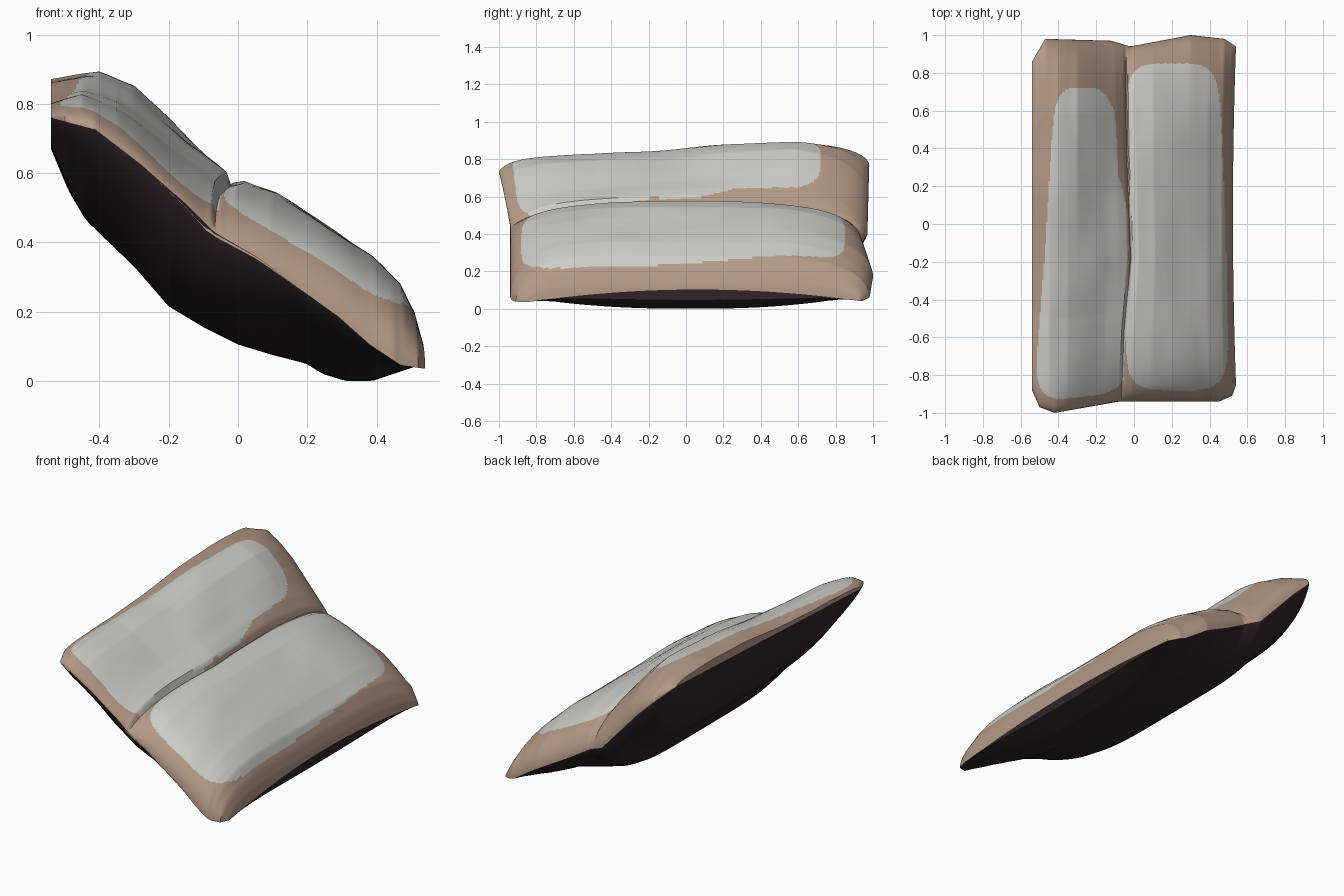
import bpy, bmesh, math
from mathutils import Vector, noise

cube = bpy.data.objects.get("Cube")
if cube:
    bpy.data.objects.remove(cube)


def material(name, rgb):
    m = bpy.data.materials.new(name)
    m.use_nodes = True
    m.diffuse_color = (*rgb, 1)
    m.node_tree.nodes["Principled BSDF"].inputs["Base Color"].default_value = (*rgb, 1)
    return m


def curve(t, pts):
    """Piecewise linear profile through (t, value) points."""
    if t <= pts[0][0]:
        return pts[0][1]
    for (a, va), (b, vb) in zip(pts, pts[1:]):
        if t <= b:
            return va + (vb - va) * (t - a) / (b - a)
    return pts[-1][1]


def clamp(t):
    return max(0.0, min(1.0, t))


# Cross-section profiles (x, z): cushion tops, rims and underside
LOWER = [(-.035, .57), (0, .577), (.1, .547), (.2, .49), (.3, .425), (.4, .355),
         (.48, .28), (.52, .2), (.54, .12)]
TOP_FRONT = [(-.54, .8), (-.45, .825), (-.35, .79), (-.25, .72), (-.15, .65),
             (-.06, .6), (-.048, .555)] + LOWER
TOP_BACK = [(-.54, .88), (-.4, .905), (-.3, .87), (-.2, .775), (-.1, .665),
            (-.055, .6), (-.045, .555)] + LOWER
RIM_FRONT = [(-.54, .76), (-.41, .725), (-.28, .625), (-.15, .51), (-.07, .43), (.06, .355),
             (.18, .265), (.29, .185), (.38, .105), (.47, .045), (.54, .035)]
RIM_BACK = [(-.54, .84), (-.47, .77), (-.36, .665), (-.12, .4), (-.03, .36), (.12, .27),
            (.3, .17), (.45, .07), (.54, .04)]
UNDER = [(-.54, .67), (-.49, .55), (-.44, .465), (-.3, .33), (-.2, .215), (-.1, .155),
         (0, .105), (.1, .075), (.2, .05), (.25, .02), (.32, 0), (.4, 0), (.54, .045)]
# How squarely the underside swells towards each end (x, power)
SWELL_FRONT = [(-.4, 3), (-.1, 3.8), (.2, 2.4)]
SWELL_BACK = [(-.2, 6.5), (.2, 2.4)]
# End outlines (x, y)
FRONT_END = [(-.54, -.88), (-.5, -.97), (-.42, -1), (-.08, -.94), (.45, -.94), (.52, -.91),
             (.54, -.85)]
BACK_END = [(-.54, .86), (-.47, .98), (-.12, .97), (-.02, .94), (.3, 1), (.48, .98), (.54, .94)]
# Sideways wander of the seam (v, offset)
SEAM = [(-1, -.02), (-.6, -.005), (-.2, .03), (.1, .02), (.4, .008), (1, 0)]
# Worn patch side edges (y, x)
UPPER_L = [(-.9, -.53), (-.2, -.475), (.7, -.42)]
UPPER_R = [(.05, -.03), (.25, -.08), (.6, -.1), (.72, -.13)]
LOWER_R = [(-.7, .5), (0, .485), (.7, .455)]


def in_patch(x, y, upper):
    if upper:
        lo, hi, y0, y1 = curve(y, UPPER_L), curve(y, UPPER_R), -.93 + .12 * clamp(x + .4), .72
    else:
        lo, hi, y0, y1 = -.045, curve(y, LOWER_R), -.88, .85
    a = (2 * x - lo - hi) / (hi - lo)
    b = (2 * y - y0 - y1) / (y1 - y0)
    return abs(a) ** 4 + abs(b) ** 11 < 1


def point(x, v, part):
    y0, y1 = curve(x, FRONT_END), curve(x, BACK_END)
    y = (y0 + y1) / 2 + v * (y1 - y0) / 2
    back = (v + 1) / 2
    z = curve(x, RIM_FRONT) * (1 - back) + curve(x, RIM_BACK) * back
    z += .065 * (1 - v * v) * clamp((x - .4) / .14)
    if part == "top":
        w = clamp((v + .5) / 1.1)
        top = curve(x, TOP_FRONT) * (1 - w) + curve(x, TOP_BACK) * w
        top += .01 * noise.noise(Vector((x * 6, y * 3, 1)))
        # both cushions sag towards their ends beside the seam
        top -= .05 * v * v * clamp(1 - abs(x + .02) / .35)
        power = 5.5 - 1.2 * clamp(v * 3) * clamp(abs(x) * 5)
        z += (max(top, z + .01) - z) * math.sqrt(max(0, 1 - abs(v) ** power))
    elif part == "under":
        power = curve(x, SWELL_FRONT if v < 0 else SWELL_BACK)
        z += (curve(x, UNDER) - z) * max(0, 1 - abs(v) ** power) ** .75
    if part == "top":
        x += curve(v, SEAM) * clamp(1 - abs(x + .045) / .25)
    # the right side draws in slightly halfway along
    return Vector((x * (1 - .03 * (1 - v * v) * clamp(x * 3)), y, z))


# Upholstery: loft closed rings from front to back
NX, NV = 160, 220
xs = [-.54 + 1.08 * i / NX for i in range(NX + 1)]
under_xs = xs[::-2]
ring = ([(x, "top") for x in xs] + [(.54, "rim")]
        + [(x, "under") for x in under_xs] + [(-.54, "rim")])
bm = bmesh.new()
rows = []
for j in range(NV + 1):
    t = 2 * j / NV - 1
    v = math.copysign(1 - (1 - abs(t)) ** 1.5, t)
    rows.append([bm.verts.new(point(x, v, part)) for x, part in ring])
n = len(ring)
for r0, r1 in zip(rows, rows[1:]):
    for i in range(n):
        k = (i + 1) % n
        f = bm.faces.new((r0[i], r0[k], r1[k], r1[i]))
        c = f.calc_center_median()
        parts = {ring[i][1], ring[k][1]}
        if "under" in parts:
            f.material_index = 2
        elif parts == {"top"} and in_patch(c.x, c.y, ring[i][0] < -.045):
            f.material_index = 1
bmesh.ops.remove_doubles(bm, verts=bm.verts, dist=.0003)
bmesh.ops.recalc_face_normals(bm, faces=bm.faces)
mesh = bpy.data.meshes.new("seat_cushions")
bm.to_mesh(mesh)
bm.free()
for m in (material("tan_fabric", (.45, .32, .24)),
          material("pale_grey_fabric", (.61, .6, .56)),
          material("dark_brown_base", (.03, .017, .018))):
    mesh.materials.append(m)
cushions = bpy.data.objects.new("seat_cushions", mesh)
bpy.context.collection.objects.link(cushions)
bpy.context.view_layer.objects.active = cushions
cushions.select_set(True)
bpy.ops.object.shade_smooth_by_angle(angle=math.radians(40))
